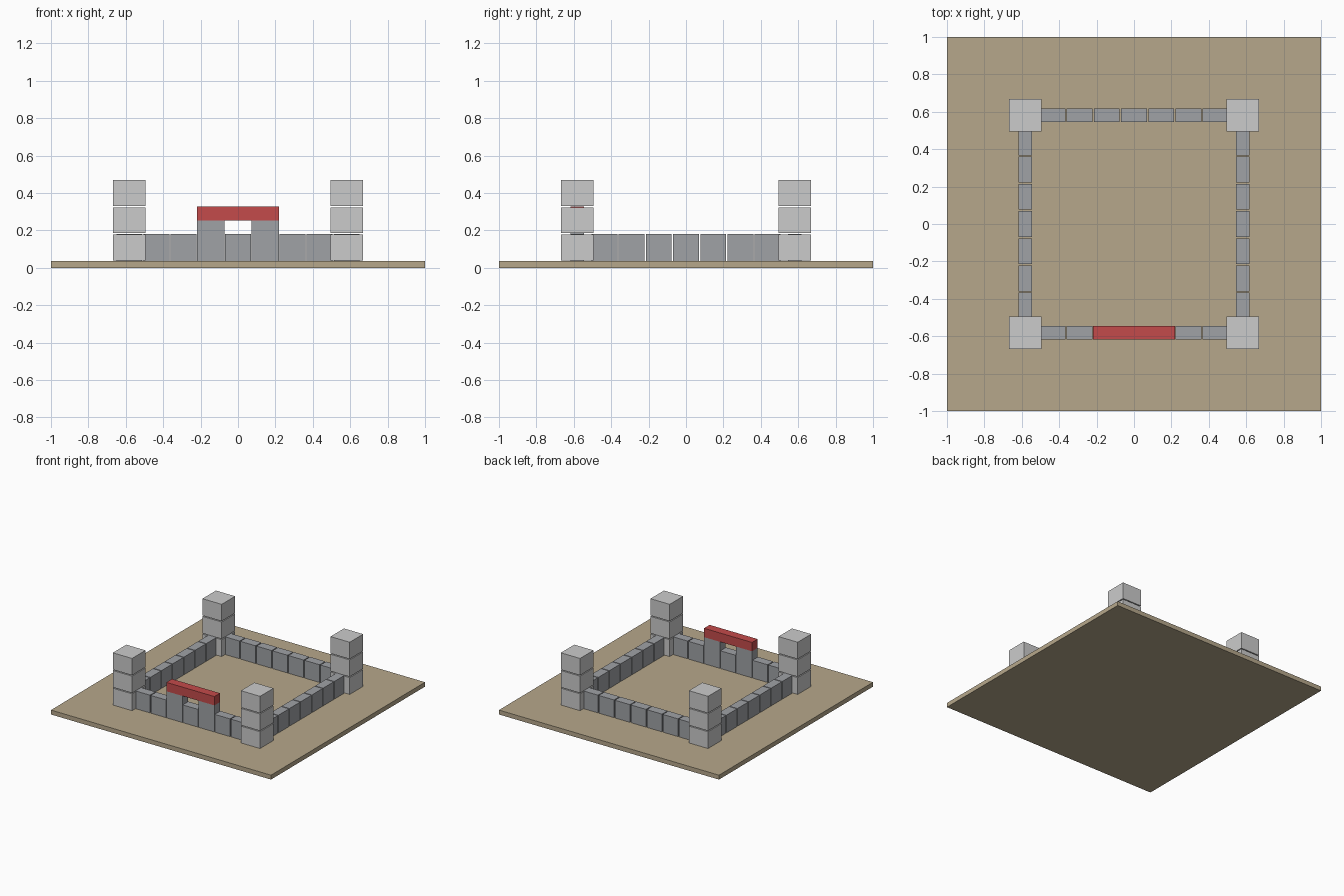
import bpy

if "Cube" in bpy.data.objects:
    bpy.data.objects.remove(bpy.data.objects["Cube"])

U = 2 / 13.75          # block pitch
G = U / 4              # slab thickness = ground level
R = 4 * U              # wall centre-line distance


def material(name, rgb):
    m = bpy.data.materials.new(name)
    m.diffuse_color = (*rgb, 1)
    m.use_nodes = True
    m.node_tree.nodes["Principled BSDF"].inputs["Base Color"].default_value = m.diffuse_color
    return m


sand = material("sand", (0.47, 0.39, 0.26))
wall_stone = material("wall_stone", (0.35, 0.36, 0.38))
tower_stone = material("tower_stone", (0.58, 0.59, 0.60))
red = material("red_beam", (0.55, 0.07, 0.07))


def box(name, centre, size, mat):
    bpy.ops.mesh.primitive_cube_add(size=1, location=centre)
    o = bpy.context.object
    o.name = name
    o.scale = size
    bpy.ops.object.transform_apply(location=False, rotation=False, scale=True)
    o.data.materials.append(mat)


# base slab
box("base_slab", (0, 0, G / 2), (2, 2, G), sand)

# walls: front and back rows run through the corners, side rows fit between
for s in (-1, 1):
    for k in range(-4, 5):
        if s == -1 and abs(k) == 1:
            continue  # gate posts stand here
        box("wall_block", (k * U, s * R, G + U / 2), (0.95 * U, U / 2, U), wall_stone)
    for k in range(-3, 4):
        box("side_wall_block", (s * R, k * U, G + U / 2), (U / 2, 0.95 * U, U), wall_stone)

# corner towers: three blocks with thin gaps
for sx in (-1, 1):
    for sy in (-1, 1):
        for i in range(3):
            box("tower_block", (sx * R, sy * R, G + (i + 0.5) * U),
                (1.2 * U, 1.2 * U, 0.95 * U), tower_stone)

# gate: two taller posts and a lintel
for s in (-1, 1):
    box("gate_post", (s * U, -R, G + 0.75 * U), (U, U / 2, 1.5 * U), wall_stone)
box("gate_lintel", (0, -R, G + 1.75 * U), (3 * U, U / 2, U / 2), red)
